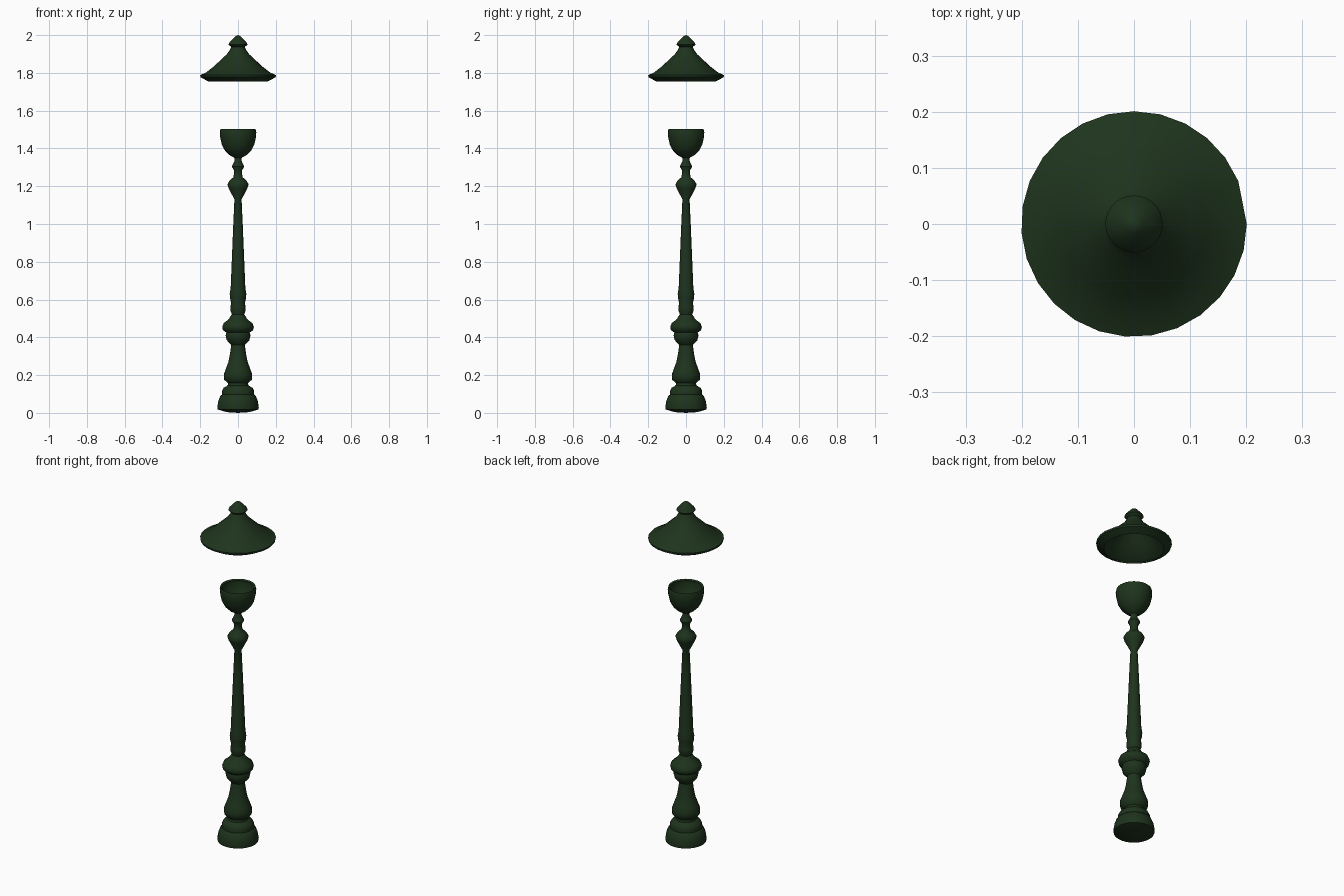
import bpy, bmesh
from math import sin, cos, radians

green = bpy.data.materials.new("dark_green_paint")
green.diffuse_color = (0.013, 0.034, 0.012, 1)

# Lathe divisions: one wide facet at the right, the rest evenly spaced
ANGLES = [0] + [radians(22.5 + 13.5 * i) for i in range(25)]


def lathe(name, profile):
    """Turn (radius, height) points around z; zero radius closes to a point."""
    bm = bmesh.new()
    rings = []
    for r, z in profile:
        if r == 0:
            rings.append([bm.verts.new((0, 0, z))] * len(ANGLES))
        else:
            rings.append([bm.verts.new((r * cos(a), r * sin(a), z)) for a in ANGLES])
    n = len(ANGLES)
    for low, high in zip(rings, rings[1:]):
        for i in range(n):
            j = (i + 1) % n
            corners = [low[i], low[j], high[j], high[i]]
            bm.faces.new(list(dict.fromkeys(corners)))
    mesh = bpy.data.meshes.new(name)
    bm.to_mesh(mesh)
    bm.free()
    mesh.materials.append(green)
    obj = bpy.data.objects.new(name, mesh)
    bpy.context.collection.objects.link(obj)
    bpy.ops.object.select_all(action='DESELECT')
    obj.select_set(True)
    bpy.context.view_layer.objects.active = obj
    bpy.ops.object.shade_smooth_by_angle(angle=radians(50))
    return obj


# Turned post from the foot up to the open cup
lathe("post", [
    (0, 0), (0.06, 0.004), (0.108, 0.018), (0.11, 0.03), (0.104, 0.065),
    (0.094, 0.09), (0.085, 0.097), (0.086, 0.115), (0.077, 0.133), (0.055, 0.145),
    (0.053, 0.158), (0.073, 0.175), (0.075, 0.205), (0.064, 0.235),
    (0.051, 0.27), (0.043, 0.31), (0.036, 0.36),
    (0.06, 0.385), (0.066, 0.41), (0.062, 0.425), (0.08, 0.438),
    (0.084, 0.455), (0.076, 0.475), (0.05, 0.495), (0.033, 0.522),
    (0.041, 0.545), (0.041, 0.56), (0.036, 0.58), (0.043, 0.61),
    (0.044, 0.63), (0.039, 0.66), (0.025, 1.0), (0.019, 1.13),
    (0.05, 1.19), (0.056, 1.21), (0.045, 1.23), (0.024, 1.248),
    (0.02, 1.28), (0.033, 1.305), (0.02, 1.33), (0.019, 1.35),
    (0.045, 1.365), (0.07, 1.39), (0.086, 1.42), (0.094, 1.455),
    (0.097, 1.485), (0.093, 1.502), (0.084, 1.495)])

# Floating lamp cap with finial and turned-in rim
lathe("lamp_cap", [
    (0.158, 1.755), (0.199, 1.777), (0.201, 1.788), (0.17, 1.802),
    (0.13, 1.833), (0.09, 1.87), (0.06, 1.898), (0.044, 1.92), (0.036, 1.937),
    (0.051, 1.95), (0.046, 1.96), (0.016, 1.992), (0, 2.0)])
